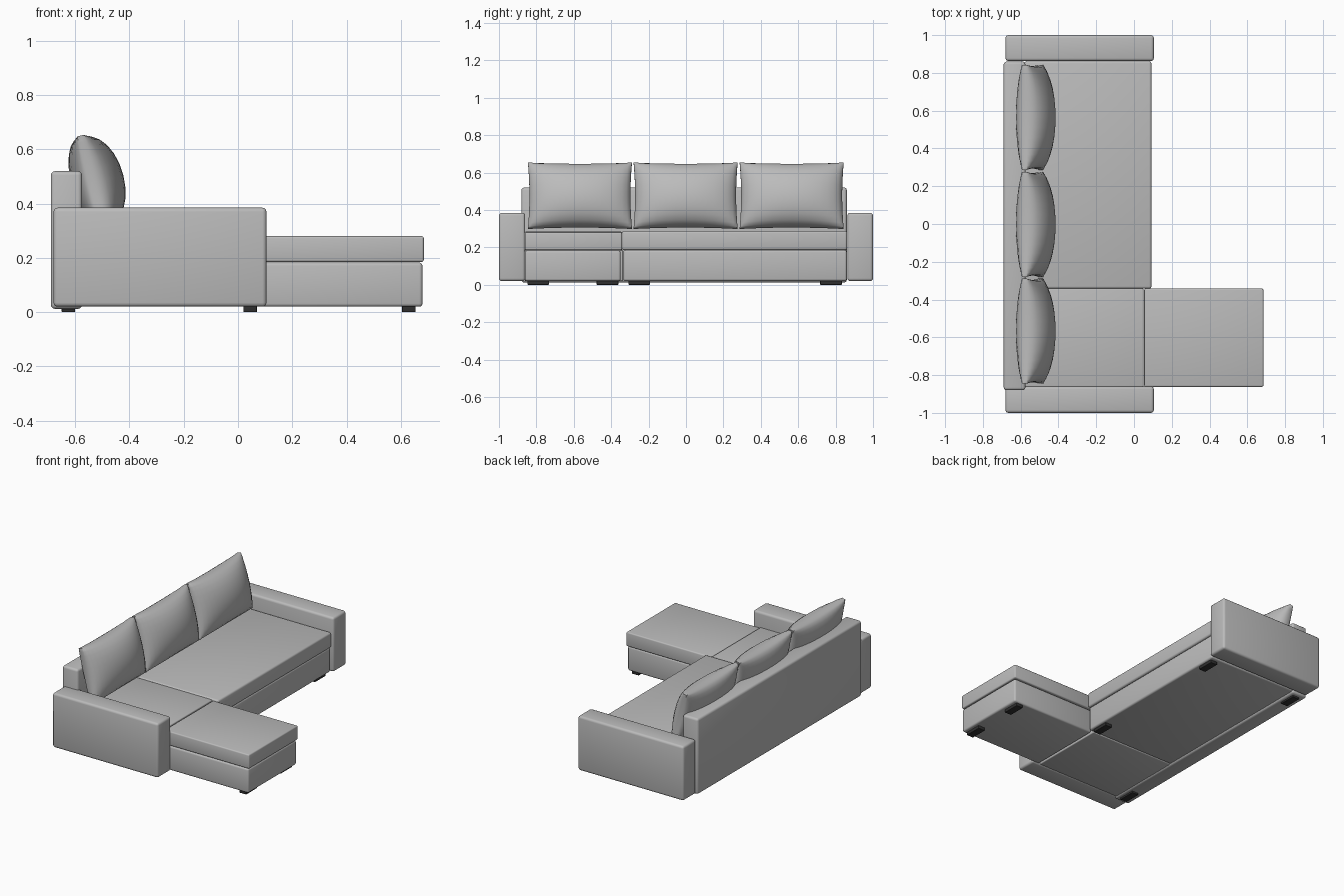
import bpy, bmesh
from math import sin, pi, radians
from mathutils import Matrix, Vector

cube = bpy.data.objects.get("Cube")
if cube:
    bpy.data.objects.remove(cube, do_unlink=True)


def material(name, value):
    m = bpy.data.materials.new(name)
    m.use_nodes = True
    color = (value, value, value, 1)
    m.diffuse_color = color
    m.node_tree.nodes["Principled BSDF"].inputs["Base Color"].default_value = color
    return m


FABRIC = material("grey fabric", 0.5)
LEG = material("dark plastic", 0.03)


def finish(bm, name, mat, angle):
    mesh = bpy.data.meshes.new(name)
    bmesh.ops.recalc_face_normals(bm, faces=bm.faces)
    bm.to_mesh(mesh)
    bm.free()
    mesh.materials.append(mat)
    ob = bpy.data.objects.new(name, mesh)
    bpy.context.scene.collection.objects.link(ob)
    bpy.ops.object.select_all(action='DESELECT')
    ob.select_set(True)
    bpy.context.view_layer.objects.active = ob
    bpy.ops.object.shade_smooth_by_angle(angle=radians(angle))
    return ob


def block(name, x, y, z, mat=FABRIC, radius=0.012):
    """Soft-edged box spanning the given ranges."""
    bm = bmesh.new()
    bmesh.ops.create_cube(bm, size=1)
    for v in bm.verts:
        v.co = Vector([(r[0] + r[1]) / 2 + c * (r[1] - r[0]) for r, c in zip((x, y, z), v.co)])
    bmesh.ops.bevel(bm, geom=bm.edges[:], offset=radius, segments=3, profile=0.5, affect='EDGES')
    return finish(bm, name, mat, 40)


def pillow(name, y):
    """Plump cushion: two bulging sheets joined by a narrow side band."""
    bm = bmesh.new()
    nu, nv = 16, 12
    half_w, half_h, band = 0.278, 0.18, 0.013
    place = Matrix.Translation((-0.537, y, 0.476)) @ Matrix.Rotation(radians(-14), 4, 'Y')
    sheets = []
    for side, bulge in ((1, 0.105), (-1, 0.065)):
        grid = []
        for i in range(nu + 1):
            u = sin(pi / 2 * (2 * i / nu - 1))
            row = []
            for j in range(nv + 1):
                v = sin(pi / 2 * (2 * j / nv - 1))
                puff = max(0, (1 - u * u) * (1 - v * v)) ** 0.5
                # edges sag inward between the corners
                py = u * (half_w - 0.008 * (1 - v * v))
                pz = v * (half_h - 0.008 * (1 - u * u))
                row.append(bm.verts.new(place @ Vector((side * (band + bulge * puff), py, pz))))
            grid.append(row)
        for i in range(nu):
            for j in range(nv):
                bm.faces.new((grid[i][j], grid[i + 1][j], grid[i + 1][j + 1], grid[i][j + 1]))
        sheets.append(grid)
    rims = [[g[i][0] for i in range(nu)] + [g[nu][j] for j in range(nv)]
            + [g[i][nv] for i in range(nu, 0, -1)] + [g[0][j] for j in range(nv, 0, -1)]
            for g in sheets]
    a, b = rims
    for k in range(len(a)):
        n = (k + 1) % len(a)
        bm.faces.new((a[k], a[n], b[n], b[k]))
    finish(bm, name, FABRIC, 40)


# Frame
block("backrest", (-0.69, -0.575), (-0.88, 0.86), (0.012, 0.52), radius=0.015)
block("right_arm", (-0.68, 0.105), (-1.0, -0.86), (0.02, 0.385), radius=0.015)
block("left_arm", (-0.68, 0.105), (0.863, 1.0), (0.02, 0.385), radius=0.015)

# Main seat and the corner seat behind the chaise
block("main_base", (-0.58, 0.085), (-0.335, 0.86), (0.02, 0.185))
block("main_seat", (-0.58, 0.092), (-0.342, 0.862), (0.185, 0.288))
block("corner_base", (-0.58, 0.048), (-0.862, -0.337), (0.02, 0.185), radius=0.006)
block("corner_seat", (-0.58, 0.05), (-0.862, -0.342), (0.185, 0.284), radius=0.006)

# Chaise extension
block("chaise_base", (0.056, 0.68), (-0.862, -0.35), (0.02, 0.183))
block("chaise_seat", (0.054, 0.685), (-0.862, -0.342), (0.185, 0.28), radius=0.008)

# Back cushions
for label, y in (("right", -0.567), ("middle", -0.002), ("left", 0.565)):
    pillow(label + "_cushion", y)

# Feet
feet = [(0.63, -0.79), (0.63, -0.42), (0.045, -0.25), (0.045, 0.775), (-0.625, 0.775), (-0.625, -0.79)]
for n, (x, y) in enumerate(feet, 1):
    block(f"foot_{n}", (x - 0.025, x + 0.025), (y - 0.058, y + 0.058), (0, 0.03), LEG, 0.003)
